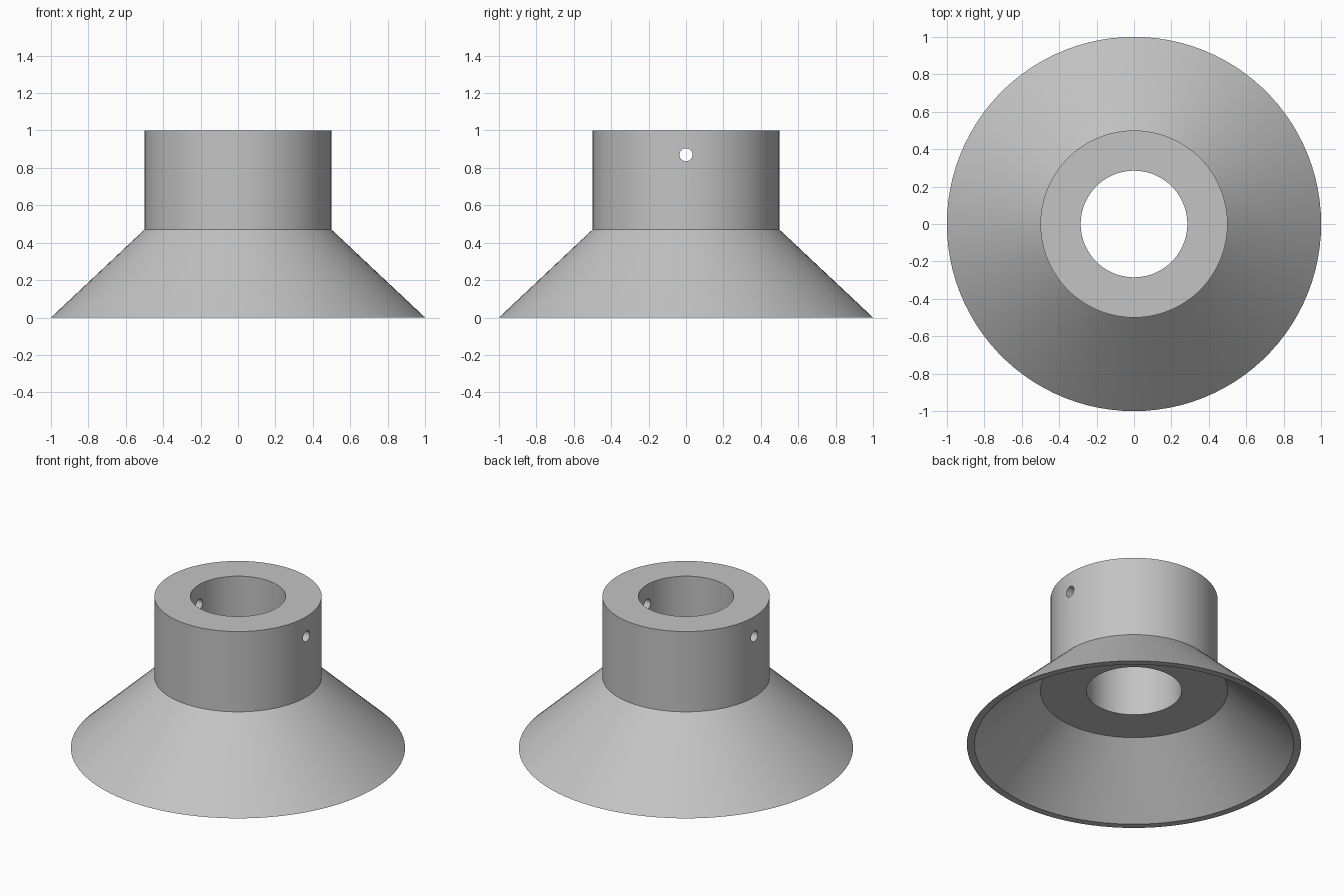
import bpy
import math

SEGMENTS = 100

cube = bpy.data.objects.get("Cube")
if cube:
    bpy.data.objects.remove(cube, do_unlink=True)


def make_material(name, colour):
    mat = bpy.data.materials.new(name)
    mat.use_nodes = True
    mat.diffuse_color = colour
    mat.node_tree.nodes["Principled BSDF"].inputs["Base Color"].default_value = colour
    return mat


def lathe(name, profile, material):
    """Revolve a closed (radius, height) profile around z."""
    count = len(profile)
    verts, faces = [], []
    for s in range(SEGMENTS):
        a = math.tau * s / SEGMENTS
        verts += [(r * math.cos(a), r * math.sin(a), z) for r, z in profile]
        here, there = s * count, (s + 1) % SEGMENTS * count
        for i in range(count):
            j = (i + 1) % count
            faces.append((here + i, there + i, there + j, here + j))
    mesh = bpy.data.meshes.new(name)
    mesh.from_pydata(verts, [], faces)
    mesh.materials.append(material)
    obj = bpy.data.objects.new(name, mesh)
    bpy.context.collection.objects.link(obj)
    return obj


grey = make_material("plain grey", (0.55, 0.55, 0.55, 1))

# Collar and hollow flared skirt in one turned piece, outside upward then down the bore
flange = lathe("flared_collar", [
    (1.0, 0.0), (0.5, 0.47), (0.5, 1.0),
    (0.285, 1.0), (0.285, 0.37), (0.56, 0.37), (0.955, 0.0),
], grey)

# Cross pin hole through both collar walls
bpy.ops.mesh.primitive_cylinder_add(vertices=32, radius=0.035, depth=1.4,
                                    location=(0, 0, 0.87), rotation=(0, math.pi / 2, 0))
cutter = bpy.context.object
cutter.name = "pin_hole_cutter"
cutter.data.materials.append(grey)
cutter.hide_render = True

bpy.ops.object.select_all(action='DESELECT')
flange.select_set(True)
bpy.context.view_layer.objects.active = flange
cut = flange.modifiers.new("pin_hole", 'BOOLEAN')
cut.operation = 'DIFFERENCE'
cut.solver = 'EXACT'
cut.object = cutter
bpy.ops.object.modifier_apply(modifier=cut.name)
bpy.data.objects.remove(cutter, do_unlink=True)

bpy.ops.object.shade_smooth_by_angle(angle=math.radians(30))
